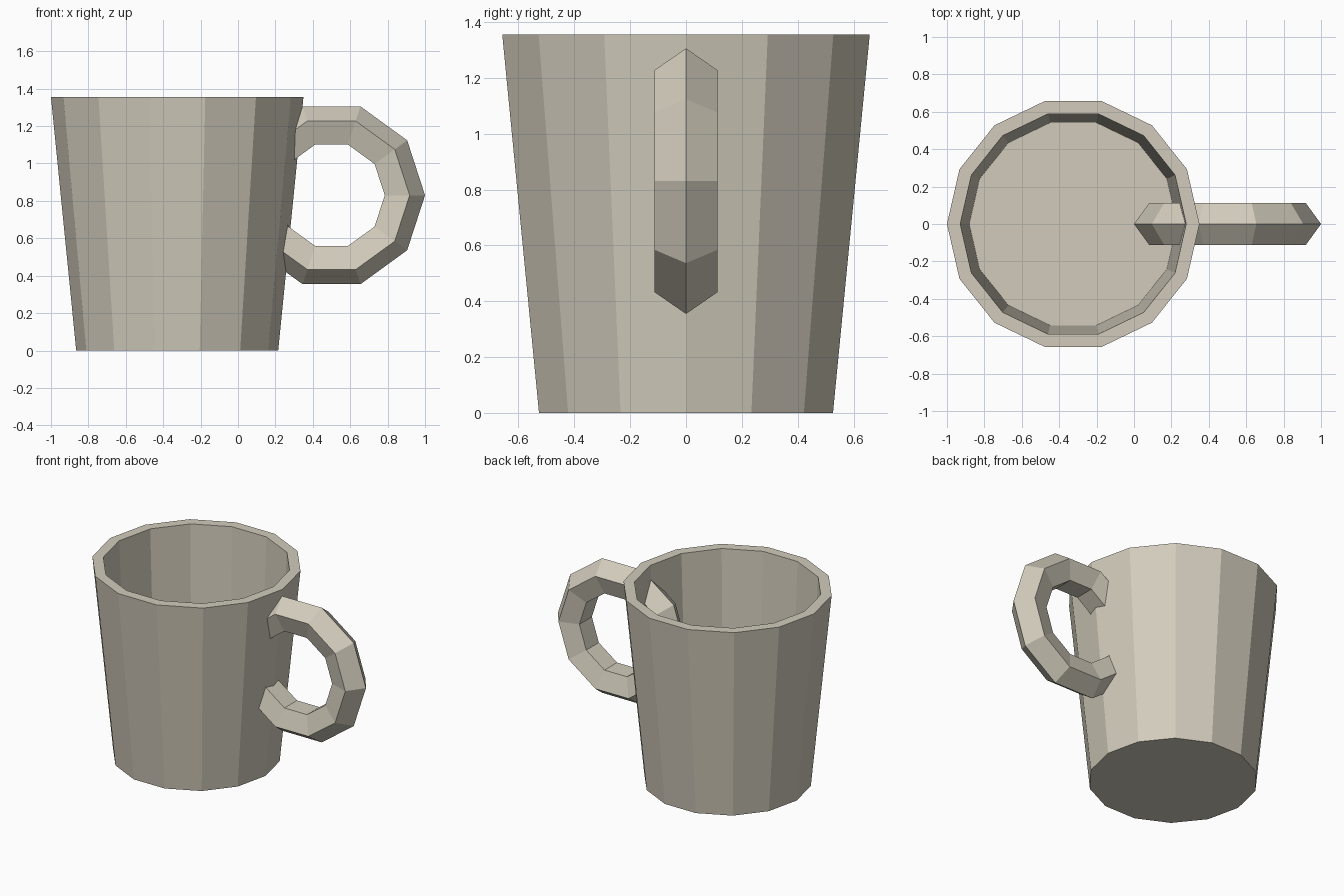
import bpy, bmesh
from math import cos, sin, tau

if "Cube" in bpy.data.objects:
    bpy.data.objects.remove(bpy.data.objects["Cube"])

clay = bpy.data.materials.new("warm_grey_clay")
clay.diffuse_color = (0.64, 0.60, 0.50, 1)
clay.use_nodes = True
clay.node_tree.nodes["Principled BSDF"].inputs["Base Color"].default_value = clay.diffuse_color


def ring(bm, n, radius, z):
    return [bm.verts.new((radius * cos(tau * i / n), radius * sin(tau * i / n), z))
            for i in range(n)]


def bridge(bm, a, b):
    n = len(a)
    for i in range(n):
        j = (i + 1) % n
        bm.faces.new((a[i], a[j], b[j], b[i]))


def finish(name, bm, location):
    bmesh.ops.recalc_face_normals(bm, faces=bm.faces)
    mesh = bpy.data.meshes.new(name)
    bm.to_mesh(mesh)
    bm.free()
    mesh.materials.append(clay)
    obj = bpy.data.objects.new(name, mesh)
    obj.location = location
    bpy.context.collection.objects.link(obj)
    return obj


# Cup: tapered 14-sided shell, from outer base over the rim to the inner floor
bm = bmesh.new()
profile = [(0.54, 0), (0.675, 1.355), (0.604, 1.355), (0.556, 0.28)]
rings = [ring(bm, 14, r, z) for r, z in profile]
for a, b in zip(rings, rings[1:]):
    bridge(bm, a, b)
bm.faces.new(rings[0])
bm.faces.new(rings[-1])
finish("cup", bm, (-0.325, 0, 0))

# Handle: full ten-segment ring with a five-sided section, pushed through the wall
bm = bmesh.new()
major, minor = 0.381, 0.119
sections = []
for i in range(10):
    a = tau * i / 10
    section = []
    for k in range(5):
        r = major + minor * cos(tau * k / 5)
        section.append(bm.verts.new((r * cos(a), minor * sin(tau * k / 5), r * sin(a))))
    sections.append(section)
for i in range(10):
    bridge(bm, sections[i], sections[(i + 1) % 10])
finish("handle", bm, (0.5, 0, 0.83))
